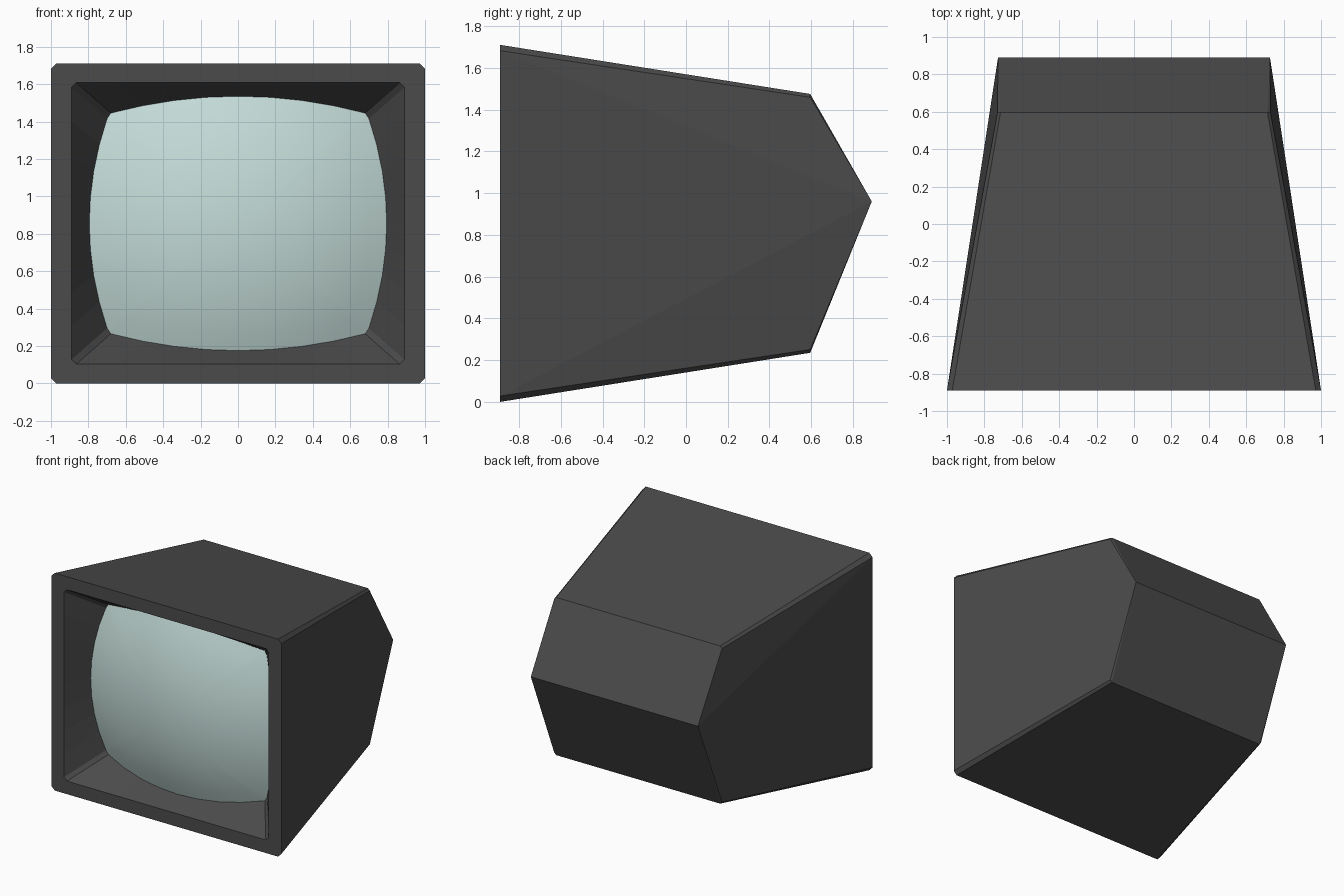
import bpy, bmesh, math

if "Cube" in bpy.data.objects:
    bpy.data.objects.remove(bpy.data.objects["Cube"])

CZ = 0.855        # height of the screen centre
FRONT = -0.89     # plane of the front frame
N = 8             # segments along each screen edge


def octagon(hx, hz, c):
    """Chamfered rectangle, clockwise from the top left (x, z offsets)."""
    return [(-hx + c, hz), (hx - c, hz), (hx, hz - c), (hx, -hz + c),
            (hx - c, -hz), (-hx + c, -hz), (-hx, -hz + c), (-hx, hz - c)]


def ring(hx, hz, ex, ez, bow_x, bow_z):
    """Four edges of N segments; ex/ez are edge half lengths, bow bends them."""
    s = [-1 + 2 * i / N for i in range(N + 1)]
    top = [(ex * t, hz - bow_z * t * t) for t in s]
    right = [(hx - bow_x * t * t, -ez * t) for t in s]
    half = top + right
    return half + [(-x, -z) for x, z in half]


def dome(x, z):
    """Depth of the bulging glass."""
    r = 1.8
    return FRONT + 0.01 + r - math.sqrt(r * r - x * x - z * z)


def finish(bm, name, color):
    me = bpy.data.meshes.new(name)
    bm.to_mesh(me)
    bm.free()
    mat = bpy.data.materials.new(name + "_color")
    mat.diffuse_color = color
    mat.use_nodes = True
    mat.node_tree.nodes["Principled BSDF"].inputs["Base Color"].default_value = mat.diffuse_color
    me.materials.append(mat)
    ob = bpy.data.objects.new(name, me)
    bpy.context.collection.objects.link(ob)
    return ob


glass = ring(0.795, 0.68, 0.68, 0.56, 0.095, 0.09)
opening = ring(0.89, 0.7525, 0.865, 0.7275, 0, 0)
M = len(glass)

# Cabinet: tapered chamfered shell with a wedge-shaped back
bm = bmesh.new()
front = [bm.verts.new((x, FRONT, CZ + z)) for x, z in octagon(1, 0.855, 0.028)]
rear = [bm.verts.new((x, 0.595, CZ + z)) for x, z in octagon(0.73, 0.62, 0.016)]
tip_l, tip_r = [bm.verts.new((x, 0.89, 0.96)) for x in (-0.727, 0.727)]
for i in (0, 1, 3, 4, 5, 7):
    j = (i + 1) % 8
    bm.faces.new((front[i], front[j], rear[j], rear[i]))
for a, b, tip in ((2, 3, tip_r), (6, 7, tip_l)):
    bm.faces.new((front[a], front[b], tip))
    bm.faces.new((front[a], tip, rear[a]))
    bm.faces.new((front[b], rear[b], tip))
bm.faces.new((rear[0], rear[1], tip_r, tip_l))
bm.faces.new((rear[4], rear[5], tip_l, tip_r))
for a, b, tip in ((1, 2, tip_r), (3, 4, tip_r), (5, 6, tip_l), (7, 0, tip_l)):
    bm.faces.new((rear[a], rear[b], tip))

# Front frame and sloping recess walls down to the glass
lip = [bm.verts.new((x, FRONT, CZ + z)) for x, z in opening]
seat = [bm.verts.new((x, dome(x, z), CZ + z)) for x, z in glass]
for k in range(4):
    edge = lip[k * (N + 1):(k + 1) * (N + 1)]
    bm.faces.new([front[2 * k], front[2 * k + 1]] + edge[::-1])
    nxt = lip[(k + 1) * (N + 1) % M]
    bm.faces.new((front[2 * k + 1], front[(2 * k + 2) % 8], nxt, edge[-1]))
for i in range(M):
    j = (i + 1) % M
    bm.faces.new((lip[i], lip[j], seat[j], seat[i]))
bmesh.ops.recalc_face_normals(bm, faces=bm.faces)
finish(bm, "cabinet", (0.07, 0.07, 0.07, 1))

# Screen: bulging glass built from concentric rings
bm = bmesh.new()
RINGS = 8
center = bm.verts.new((0, dome(0, 0), CZ))
prev = None
for k in range(1, RINGS + 1):
    t = k / RINGS
    cur = [bm.verts.new((x * t, dome(x * t, z * t), CZ + z * t)) for x, z in glass]
    for i in range(M):
        j = (i + 1) % M
        if prev:
            bm.faces.new((prev[i], prev[j], cur[j], cur[i]))
        else:
            bm.faces.new((center, cur[j], cur[i]))
    prev = cur
for f in bm.faces:
    f.smooth = True
    f.normal_update()
    if f.normal.y > 0:
        f.normal_flip()
finish(bm, "screen", (0.55, 0.71, 0.68, 1))
